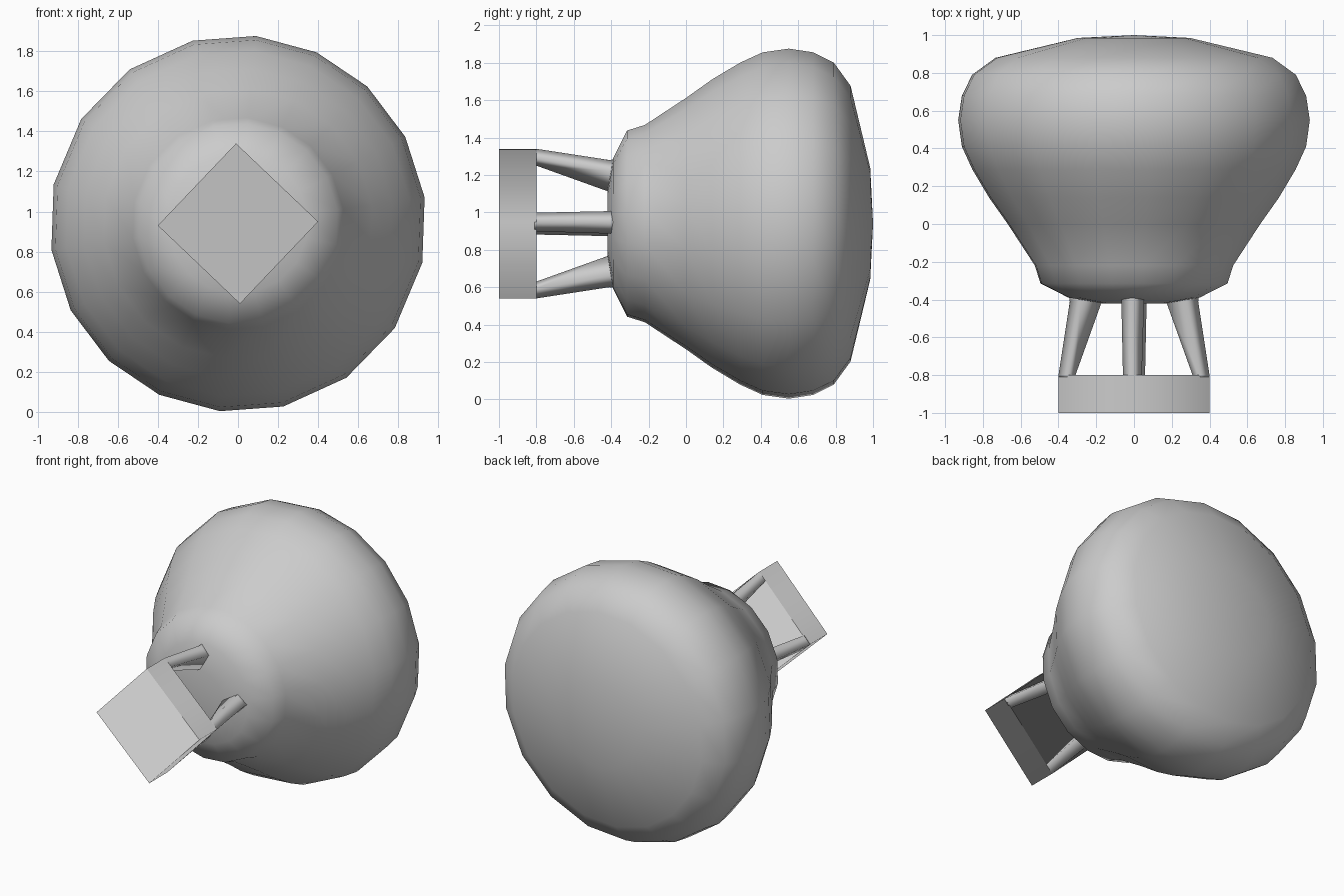
import bpy, bmesh
from math import sin, cos, pi, radians
from mathutils import Matrix

cube = bpy.data.objects.get("Cube")
if cube:
    bpy.data.objects.remove(cube)

MID = 0.94       # height of the long axis
TILT = 1.4       # small roll of the square end, in degrees

grey = bpy.data.materials.new("plain grey")
grey.use_nodes = True
colour = (0.6, 0.6, 0.6, 1)
grey.diffuse_color = colour
grey.node_tree.nodes["Principled BSDF"].inputs["Base Color"].default_value = colour


def finish(name, bm):
    bmesh.ops.recalc_face_normals(bm, faces=bm.faces)
    for f in bm.faces:
        f.smooth = True
    mesh = bpy.data.meshes.new(name)
    bm.to_mesh(mesh)
    bm.free()
    mesh.materials.append(grey)
    obj = bpy.data.objects.new(name, mesh)
    bpy.context.collection.objects.link(obj)
    return obj


def loft(bm, rings):
    """Bridge equal rings of points and cap both ends."""
    loops = [[bm.verts.new(p) for p in ring] for ring in rings]
    n = len(loops[0])
    for a, b in zip(loops, loops[1:]):
        for i in range(n):
            j = (i + 1) % n
            bm.faces.new((a[i], a[j], b[j], b[i]))
    return bm.faces.new(loops[0]), bm.faces.new(loops[-1])


# Rounded bulb body: slightly uneven sides, swept along y
half = [84.5, 65.3, 46.7, 27.4, 8, -12, -33.7, -54.9, -76.1]
angles = [radians(a) for a in half + [a - 180 for a in half]]
profile = [(-0.42, 0.17), (-0.39, 0.35), (-0.315, 0.5), (-0.22, 0.53),
           (0, 0.675), (0.14, 0.775), (0.29, 0.865), (0.41, 0.92),
           (0.55, 0.94), (0.68, 0.92), (0.79, 0.865), (0.88, 0.74),
           (0.985, 0.3)]
bm = bmesh.new()
front, back = loft(bm, [[(r * cos(a), y, MID + r * sin(a)) for a in angles]
                        for y, r in profile])
pole = bmesh.ops.poke(bm, faces=[back])["verts"][0]
pole.co.y = 1.0
finish("bulb_body", bm)

# Square end block standing on its corner
bm = bmesh.new()
corners = [radians(TILT) + k * pi / 2 for k in range(4)]
front, back = loft(bm, [[(0.4 * cos(a), y, MID + 0.4 * sin(a)) for a in corners]
                        for y in (-1.0, -0.8)])
bmesh.ops.inset_region(bm, faces=[front, back], thickness=0.06)
finish("square_end_block", bm)

# Four kite-section struts joining block corners to the body
sections = [(-0.81, 0.31, 0.4, 0.05), (-0.8, 0.31, 0.4, 0.05),
            (-0.41, 0.17, 0.34, 0.06), (-0.34, 0.17, 0.35, 0.06)]
for name, angle in zip(("left", "top", "right", "bottom"), corners):
    bm = bmesh.new()
    loft(bm, [[(outer, y, 0), (outer - w, y, w), (inner, y, 0), (outer - w, y, -w)]
              for y, inner, outer, w in sections])
    bm.transform(Matrix.Translation((0, 0, MID)) @ Matrix.Rotation(-angle, 4, 'Y'))
    finish(name + "_strut", bm)
